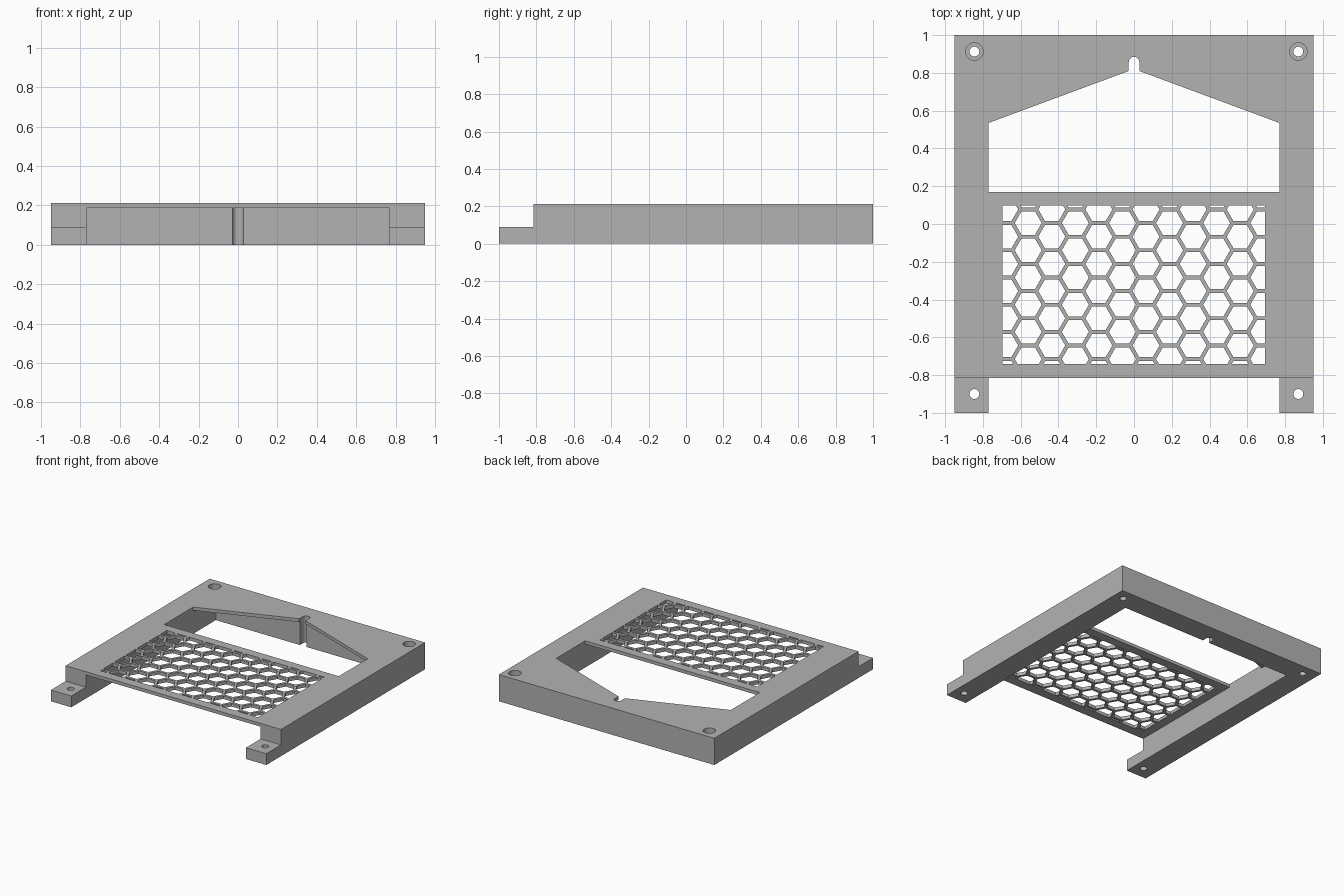
import bpy, bmesh, math

if "Cube" in bpy.data.objects:
    bpy.data.objects.remove(bpy.data.objects["Cube"])

grey = bpy.data.materials.new("plain grey")
grey.diffuse_color = (0.45, 0.45, 0.45, 1)
grey.use_nodes = True
grey.node_tree.nodes["Principled BSDF"].inputs["Base Color"].default_value = grey.diffuse_color


def prisms(name, outlines, z0, z1):
    """One object made of upright prisms, one for each 2D outline."""
    bm = bmesh.new()
    for pts in outlines:
        face = bm.faces.new([bm.verts.new((x, y, z0)) for x, y in pts])
        out = bmesh.ops.extrude_face_region(bm, geom=[face])
        verts = [g for g in out["geom"] if isinstance(g, bmesh.types.BMVert)]
        bmesh.ops.translate(bm, verts=verts, vec=(0, 0, z1 - z0))
    bmesh.ops.recalc_face_normals(bm, faces=bm.faces)
    mesh = bpy.data.meshes.new(name)
    bm.to_mesh(mesh)
    bm.free()
    ob = bpy.data.objects.new(name, mesh)
    bpy.context.collection.objects.link(ob)
    return ob


def rect(x0, x1, y0, y1):
    return [(x0, y0), (x1, y0), (x1, y1), (x0, y1)]


def ring(cx, cy, r, n):
    return [(cx + r * math.cos(math.tau * i / n), cy + r * math.sin(math.tau * i / n))
            for i in range(n)]


def clip(pts, axis, limit, sign):
    """Keep the part of a convex outline on one side of an axis-aligned line."""
    out = []
    for a, b in zip(pts, pts[1:] + pts[:1]):
        da, db = sign * (limit - a[axis]), sign * (limit - b[axis])
        if da >= 0:
            out.append(a)
        if da * db < 0:
            t = da / (da - db)
            out.append((a[0] + t * (b[0] - a[0]), a[1] + t * (b[1] - a[1])))
    return out


# Honeycomb cells trimmed to the vent window
PITCH = 0.144
cells = []
for col in range(-2, 13):
    for row in range(-2, 8):
        x = -0.56 + col * PITCH * math.sqrt(3) / 2
        y = 0.005 - row * PITCH + (PITCH / 2 if col % 2 else 0)
        cell = ring(x, y, 0.0715, 6)
        for axis, limit, sign in ((0, -0.697, -1), (0, 0.693, 1), (1, -0.74, -1), (1, 0.098, 1)):
            cell = clip(cell, axis, limit, sign)
        if len(cell) > 2:
            cells.append(cell)

# Gable-shaped opening with a round-ended notch at its peak
notch = [(0.028 * math.cos(math.pi * i / 12), 0.857 + 0.028 * math.sin(math.pi * i / 12))
         for i in range(13)]
opening = ([(-0.77, 0.17), (0.77, 0.17), (0.77, 0.535), (0.028, 0.81)] + notch
           + [(-0.028, 0.81), (-0.77, 0.535)])

body = prisms("mounting_frame", [rect(-0.95, 0.95, -1, 1)], 0, 0.213)
body.data.materials.append(grey)

HOLE_X = (-0.845, 0.87)
cutters = [
    prisms("underside_cutter", [rect(-0.77, 0.77, -1.2, 0.82)], -0.1, 0.187),
    prisms("foot_step_cutter", [rect(-1.1, 1.1, -1.2, -0.815)], 0.09, 0.4),
    prisms("opening_cutter", [opening], -0.2, 0.5),
    prisms("vent_cutter", cells, 0.1, 0.5),
    prisms("screw_hole_cutter", [ring(x, y, 0.026, 32) for x in HOLE_X for y in (-0.9, 0.913)],
           -0.2, 0.5),
    prisms("counterbore_cutter", [ring(x, 0.913, 0.046, 32) for x in HOLE_X], 0.09, 0.5),
]

# Cut the frame, then discard the helpers
bpy.context.view_layer.objects.active = body
body.select_set(True)
for cutter in cutters:
    cutter.hide_render = True
    mod = body.modifiers.new(cutter.name, 'BOOLEAN')
    mod.operation = 'DIFFERENCE'
    mod.solver = 'EXACT'
    mod.object = cutter
    bpy.ops.object.modifier_apply(modifier=mod.name)
    bpy.data.objects.remove(cutter)

bpy.ops.object.shade_smooth_by_angle(angle=math.radians(30))
